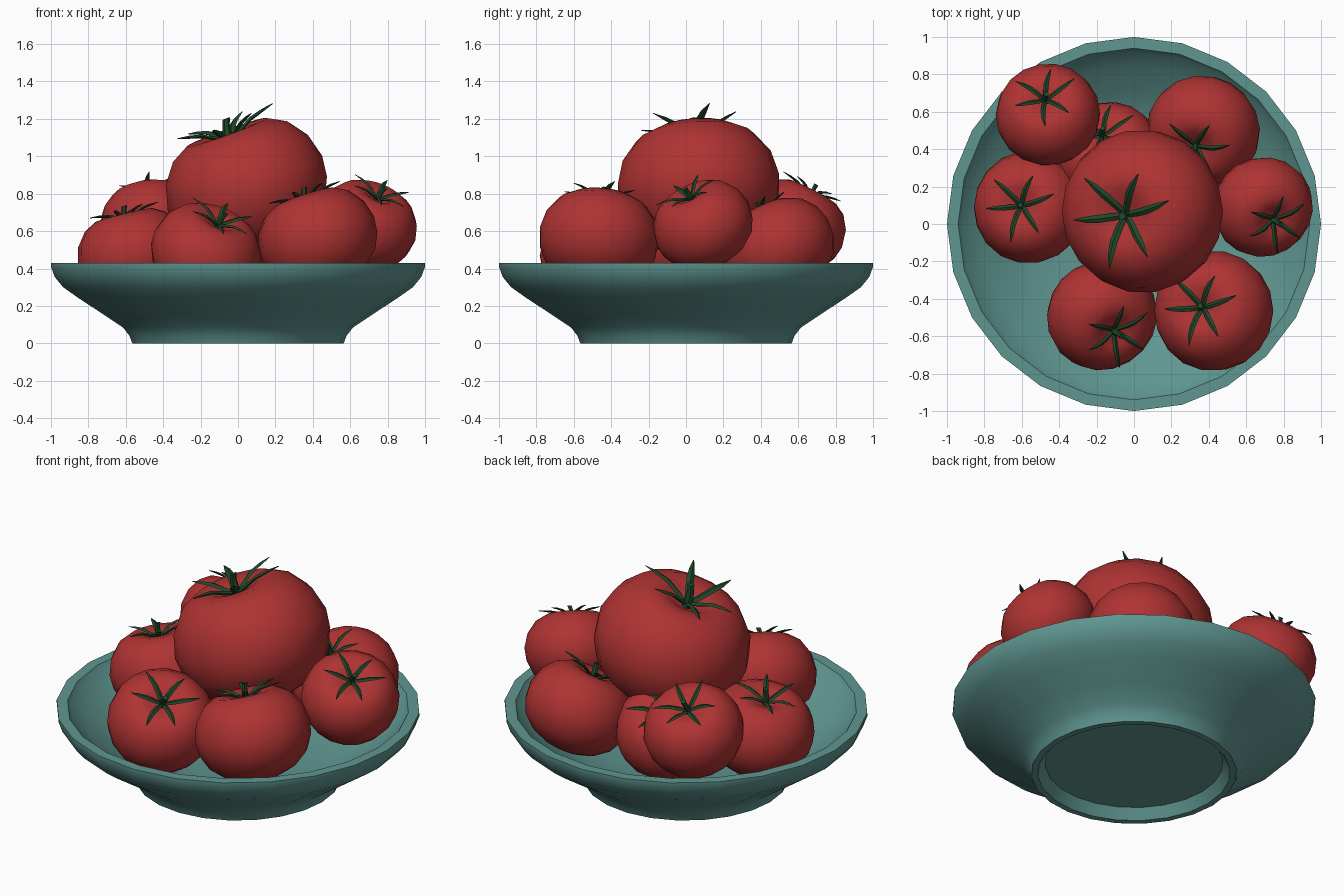
import bpy, bmesh
from math import sin, cos, pi, radians
from mathutils import Vector

if "Cube" in bpy.data.objects:
    bpy.data.objects.remove(bpy.data.objects["Cube"])


def material(name, rgb):
    m = bpy.data.materials.new(name)
    m.diffuse_color = (*rgb, 1)
    m.use_nodes = True
    m.node_tree.nodes["Principled BSDF"].inputs["Base Color"].default_value = m.diffuse_color
    return m


TEAL = material("teal_glaze", (0.115, 0.305, 0.28))
RED = material("tomato_red", (0.43, 0.033, 0.033))
GREEN = material("leaf_green", (0.014, 0.065, 0.022))


def finish(bm, name, mat, angle):
    bmesh.ops.remove_doubles(bm, verts=bm.verts, dist=1e-5)
    bmesh.ops.recalc_face_normals(bm, faces=bm.faces)
    me = bpy.data.meshes.new(name)
    bm.to_mesh(me)
    bm.free()
    me.materials.append(mat)
    ob = bpy.data.objects.new(name, me)
    bpy.context.collection.objects.link(ob)
    bpy.ops.object.select_all(action='DESELECT')
    ob.select_set(True)
    bpy.context.view_layer.objects.active = ob
    bpy.ops.object.shade_smooth_by_angle(angle=radians(angle))
    return ob


def skin(bm, rings, cap=False):
    """Bridge equal-length closed rings of points with quads."""
    vs = [[bm.verts.new(p) for p in ring] for ring in rings]
    n = len(vs[0])
    for a, b in zip(vs, vs[1:]):
        for i in range(n):
            bm.faces.new((a[i], a[(i + 1) % n], b[(i + 1) % n], b[i]))
    if cap:
        bm.faces.new(vs[0])
        bm.faces.new(vs[-1])


def lathe(name, profile, sides, mat, angle):
    bm = bmesh.new()
    skin(bm, [[(r * cos(2 * pi * i / sides), r * sin(2 * pi * i / sides), z)
               for i in range(sides)] for r, z in profile])
    bmesh.ops.remove_doubles(bm, verts=bm.verts, dist=1e-5)
    bmesh.ops.dissolve_degenerate(bm, edges=bm.edges, dist=1e-5)
    return finish(bm, name, mat, angle)


# Bowl: recessed foot, flared outside, rim, dished inside
lathe("bowl", [
    (0, 0.06), (0.49, 0.06), (0.53, 0), (0.565, 0), (0.58, 0.04), (0.615, 0.085),
    (0.72, 0.155), (0.85, 0.24), (0.935, 0.30), (0.98, 0.355), (1.0, 0.41),
    (1.0, 0.43), (0.94, 0.43), (0.92, 0.40), (0.84, 0.335), (0.70, 0.235), (0.55, 0.16),
    (0.3, 0.13), (0, 0.13)], 24, TEAL, 40)

# Tomato body, in units of its radius, with a dimple at the stem
BODY = [(0, 0.54), (0.12, 0.57), (0.30, 0.68), (0.52, 0.70), (0.74, 0.58), (0.92, 0.34),
        (1.0, 0.04), (0.97, -0.22), (0.85, -0.48), (0.62, -0.68), (0.34, -0.79), (0, -0.84)]
# Leaf stations: radius, height, half width, half thickness
LEAF = [(0.02, 0.60, 0.035, 0.03), (0.15, 0.66, 0.045, 0.03), (0.32, 0.745, 0.05, 0.025),
        (0.48, 0.775, 0.038, 0.02), (0.64, 0.79, 0.006, 0.005)]


def calyx(name, phase, lift):
    bm = bmesh.new()
    for k in range(6):
        length = (1.05, 0.9, 1.0, 0.93, 1.04, 0.96)[k]
        rise = lift * (0.6, 1.0, 0.3, 0.8, 0.5, 1.1)[k]
        bend = (0.25, -0.3, 0.2, -0.2, 0.3, -0.15)[k]
        rings = []
        for r, z, w, t in LEAF:
            r *= length
            a = phase + k * pi / 3 + bend * (r - 0.2)
            c = Vector((r * cos(a), r * sin(a), z + rise * r * r))
            side = Vector((-sin(a), cos(a), 0)) * w
            up = Vector((0, 0, t))
            rings.append([c - side, c + up, c + side, c - up])
        skin(bm, rings, True)
    # Bent stem stub
    rings = []
    for z, r, dx in [(0.52, 0.07, 0), (0.68, 0.06, 0), (0.78, 0.045, 0.02), (0.86, 0.05, 0.05)]:
        rings.append([(dx + r * cos(i * pi / 3), r * sin(i * pi / 3), z) for i in range(6)])
    skin(bm, rings, True)
    return finish(bm, name, GREEN, 50)


# name, centre, radius, tilt in degrees, stem lean direction in x and y, leaf phase, leaf lift
TOMATOES = [
    ("top", (0.043, 0.068, 0.84), 0.438, 20, (-1, -0.2), 10, 0.15),
    ("left", (-0.56, 0.09, 0.48), 0.302, 14, (-1, 0.2), 10, 0.0),
    ("back_left", (-0.46, 0.585, 0.635), 0.28, 28, (-0.2, 1), 25, 0.0),
    ("back_low", (-0.14, 0.375, 0.47), 0.29, 35, (-0.3, 1), 20, 0.0),
    ("back_right", (0.37, 0.495, 0.515), 0.305, 28, (-0.4, -0.8), 5, 0.0),
    ("right", (0.69, 0.09, 0.635), 0.272, 32, (0.65, -0.75), 28, 0.0),
    ("front_right", (0.425, -0.465, 0.565), 0.323, 19, (-0.95, 0.3), 8, 0.0),
    ("front", (-0.17, -0.49, 0.485), 0.3, 34, (0.65, -0.8), 30, 0.0),
]
for name, centre, radius, tilt, lean, phase, lift in TOMATOES:
    d = Vector((*lean, 0)).normalized() * sin(radians(tilt)) + Vector((0, 0, cos(radians(tilt))))
    rot = Vector((0, 0, 1)).rotation_difference(d)
    for ob in (lathe("tomato_" + name, BODY, 18, RED, 60),
               calyx("stem_" + name, radians(phase), lift)):
        ob.rotation_mode = 'QUATERNION'
        ob.rotation_quaternion = rot
        ob.location = centre
        ob.scale = (radius,) * 3
